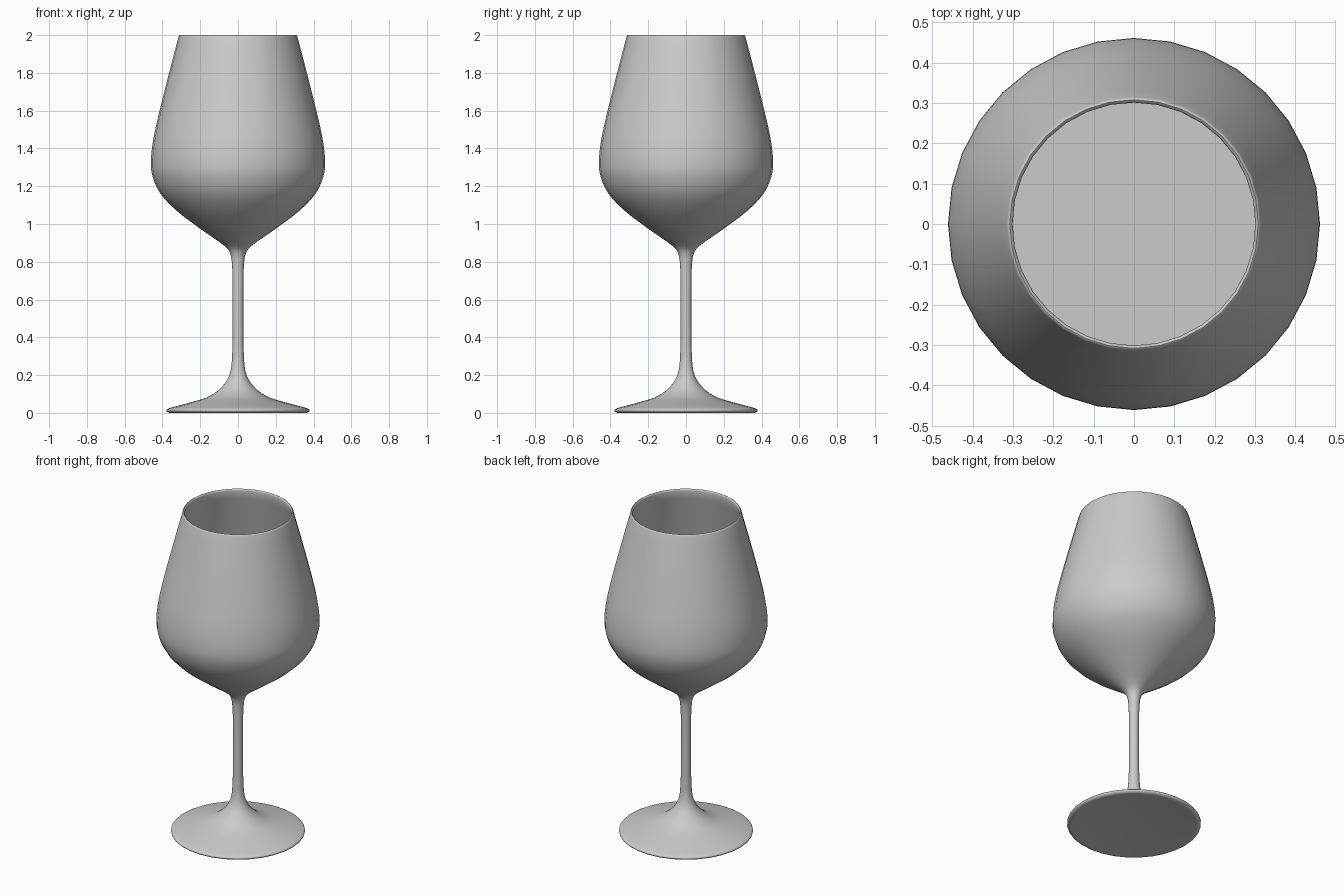
import bpy, bmesh, math

if "Cube" in bpy.data.objects:
    bpy.data.objects.remove(bpy.data.objects["Cube"])

SIDES = 32


def smooth_profile(pts, steps=3):
    """Catmull-Rom curve through (radius, z) points."""
    out = []
    for i in range(len(pts) - 1):
        p = [pts[max(i - 1, 0)], pts[i], pts[i + 1], pts[min(i + 2, len(pts) - 1)]]
        for s in range(steps):
            t = s / steps
            out.append(tuple(0.5 * (2 * b + (c - a) * t + (2 * a - 5 * b + 4 * c - d) * t * t
                                    + (3 * b - a - 3 * c + d) * t ** 3)
                             for a, b, c, d in zip(*p)))
    return out + [pts[-1]]


def lathe(name, profile):
    """Revolve a profile whose two ends lie on the z axis."""
    bm = bmesh.new()
    bottom = bm.verts.new((0, 0, profile[0][1]))
    top = bm.verts.new((0, 0, profile[-1][1]))
    angles = [2 * math.pi * i / SIDES for i in range(SIDES)]
    rings = [[bm.verts.new((r * math.cos(a), r * math.sin(a), z)) for a in angles]
             for r, z in profile[1:-1]]
    for i in range(SIDES):
        j = (i + 1) % SIDES
        bm.faces.new((bottom, rings[0][j], rings[0][i]))
        for lo, hi in zip(rings, rings[1:]):
            bm.faces.new((lo[i], lo[j], hi[j], hi[i]))
        bm.faces.new((rings[-1][i], rings[-1][j], top))
    bmesh.ops.recalc_face_normals(bm, faces=bm.faces)
    mesh = bpy.data.meshes.new(name)
    bm.to_mesh(mesh)
    bm.free()
    obj = bpy.data.objects.new(name, mesh)
    bpy.context.collection.objects.link(obj)
    bpy.context.view_layer.objects.active = obj
    obj.select_set(True)
    bpy.ops.object.shade_smooth_by_angle(angle=math.radians(50))
    obj.select_set(False)


# Glass: slightly hollow underside, foot, stem, outer bowl
underside = [(0, 0.02), (0.15, 0.016), (0.28, 0.007), (0.35, 0.001)]
outer = smooth_profile([
    (0.365, 0.0), (0.377, 0.008), (0.375, 0.02), (0.34, 0.032), (0.25, 0.056),
    (0.17, 0.08), (0.11, 0.115), (0.067, 0.16), (0.043, 0.21), (0.033, 0.27),
    (0.029, 0.38), (0.028, 0.55), (0.029, 0.7), (0.032, 0.79), (0.042, 0.845),
    (0.075, 0.887), (0.2, 0.975), (0.325, 1.07), (0.41, 1.16), (0.452, 1.25),
    (0.461, 1.33), (0.45, 1.44), (0.42, 1.58), (0.37, 1.78), (0.315, 1.99)])
# Rounded rim and inner bowl wall
rim = [(0.312, 1.998), (0.308, 2.0), (0.303, 1.997)]
inner = smooth_profile([
    (0.301, 1.99), (0.356, 1.78), (0.406, 1.58), (0.436, 1.44), (0.447, 1.33),
    (0.438, 1.25), (0.398, 1.165), (0.315, 1.08), (0.19, 0.987), (0.07, 0.907),
    (0.0, 0.885)])
lathe("wine_glass", underside + outer + rim + inner)

# Drink filling the lower bowl, with a flat surface
level = 1.3
fill = [(max(r - 0.002, 0), z + 0.002) for r, z in reversed(inner) if z < level - 0.01]
lathe("drink", fill + [(0.444, level), (0, level)])
